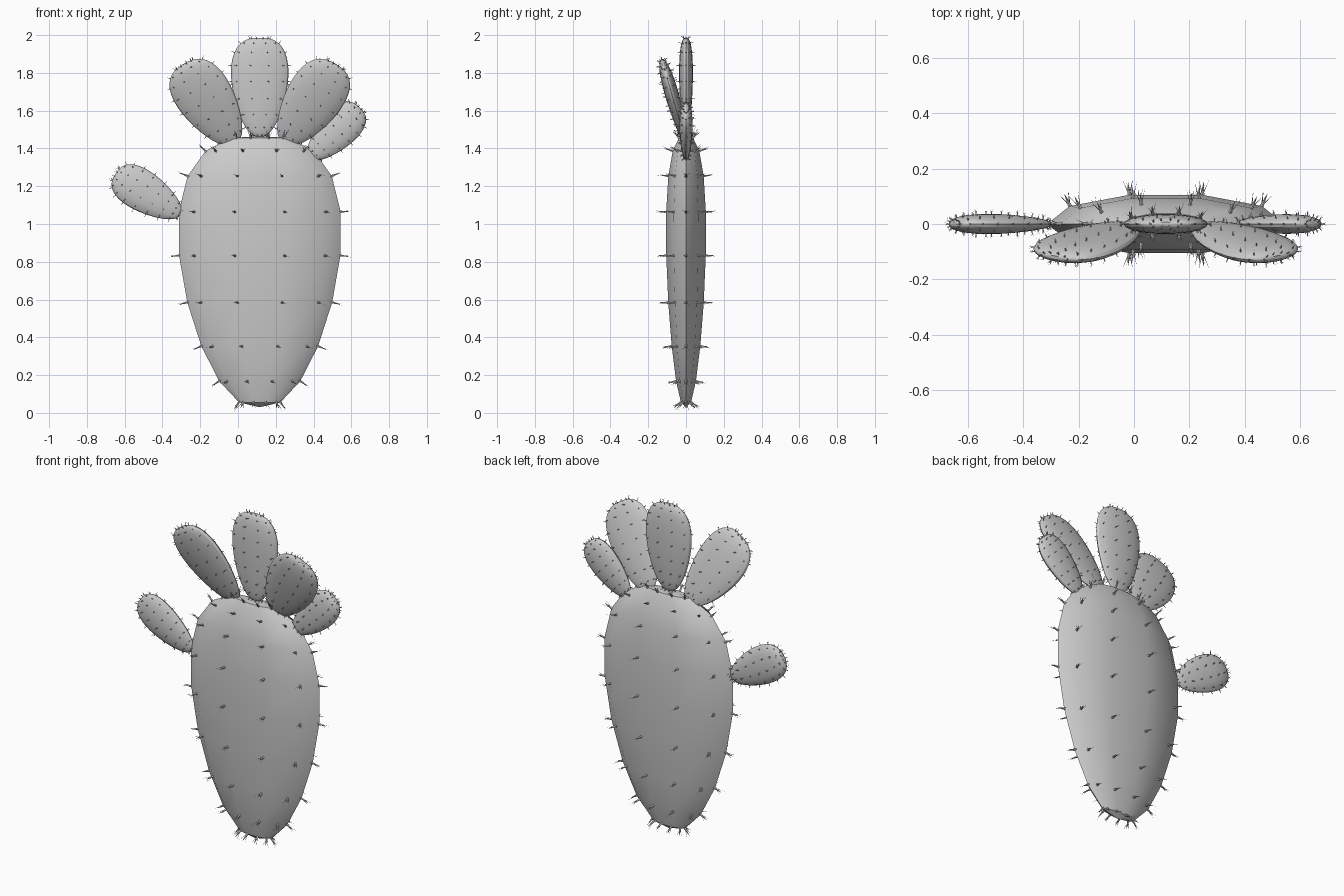
import bpy, bmesh
from math import sin, cos, pi, radians
from mathutils import Matrix, Vector

if "Cube" in bpy.data.objects:
    bpy.data.objects.remove(bpy.data.objects["Cube"])


def finish(bm, name, mat):
    mesh = bpy.data.meshes.new(name)
    bm.to_mesh(mesh)
    bm.free()
    ob = bpy.data.objects.new(name, mesh)
    bpy.context.collection.objects.link(ob)
    ob.matrix_world = mat
    return ob


def add_spine(bm, base, direction, length, radius, sides):
    rot = direction.to_track_quat('Z', 'Y').to_matrix().to_4x4()
    mid = base + direction * (length * 0.42)
    bmesh.ops.create_cone(bm, cap_ends=False, segments=sides, radius1=radius, radius2=0,
                          depth=length * 1.16, matrix=Matrix.Translation(mid) @ rot)


def make_pad(name, base, length, width, thick, lean=0, tilt=0, detail=1, spine=0.022, spine_r=0.003):
    """Egg-shaped flat pad growing from its base, with a spine cluster on a 10 x 9 grid."""
    mat = (Matrix.Translation(base) @ Matrix.Rotation(radians(tilt), 4, 'X')
           @ Matrix.Rotation(radians(lean), 4, 'Y'))
    n = 10 * detail
    bm = bmesh.new()
    rings = []
    for j in range(1, n):
        t = pi * j / n
        z = length * (0.5 - 0.5 * cos(t) + 0.059 * sin(t) ** 2 - 0.021 * sin(2 * t))
        r = sin(t) * (1 - 0.18 * cos(t))
        rings.append([bm.verts.new((width * r * cos(2 * pi * i / n),
                                    thick * r * sin(2 * pi * i / n), z)) for i in range(n)])
    bottom, top = bm.verts.new((0, 0, 0)), bm.verts.new((0, 0, length))
    for i in range(n):
        k = (i + 1) % n
        bm.faces.new((bottom, rings[0][k], rings[0][i]))
        bm.faces.new((top, rings[-1][i], rings[-1][k]))
        for a, b in zip(rings, rings[1:]):
            bm.faces.new((a[i], a[k], b[k], b[i]))
    bm.normal_update()

    # spine clusters: one stout thorn and two fine splayed ones
    sp = bmesh.new()
    for ring in rings[detail - 1::detail]:
        for v in ring[::detail]:
            d = v.normal.normalized()
            side = d.cross(Vector((0.3, 0.2, 1))).normalized()
            add_spine(sp, v.co, d, spine * 0.8, spine_r, 5)
            for s in (-0.35, 0.35):
                add_spine(sp, v.co, (d + side * s).normalized(), spine, spine_r * 0.3, 3)
    pad = finish(bm, name, mat)
    finish(sp, name + "_spines", mat)
    bpy.ops.object.select_all(action='DESELECT')
    pad.select_set(True)
    bpy.context.view_layer.objects.active = pad
    bpy.ops.object.shade_smooth_by_angle(angle=radians(30))


# large low-poly trunk pad
make_pad("main_pad", (0.115, 0, 0.03), 1.435, 0.427, 0.11, spine=0.06, spine_r=0.008)

# crown of smooth pads
make_pad("top_pad", (0.115, 0, 1.462), 0.523, 0.15, 0.036, detail=2)
for side, label in ((-1, "left"), (1, "right")):
    make_pad(label + "_crown_pad", (0.115 + side * 0.13, 0, 1.425), 0.515, 0.15, 0.036,
             lean=side * 32, tilt=16, detail=2)

# small side pads
make_pad("right_small_pad", (0.38, 0, 1.35), 0.375, 0.1, 0.035, lean=45, detail=2)
make_pad("left_side_pad", (-0.305, 0, 1.05), 0.405, 0.107, 0.036, lean=-58, detail=2)
